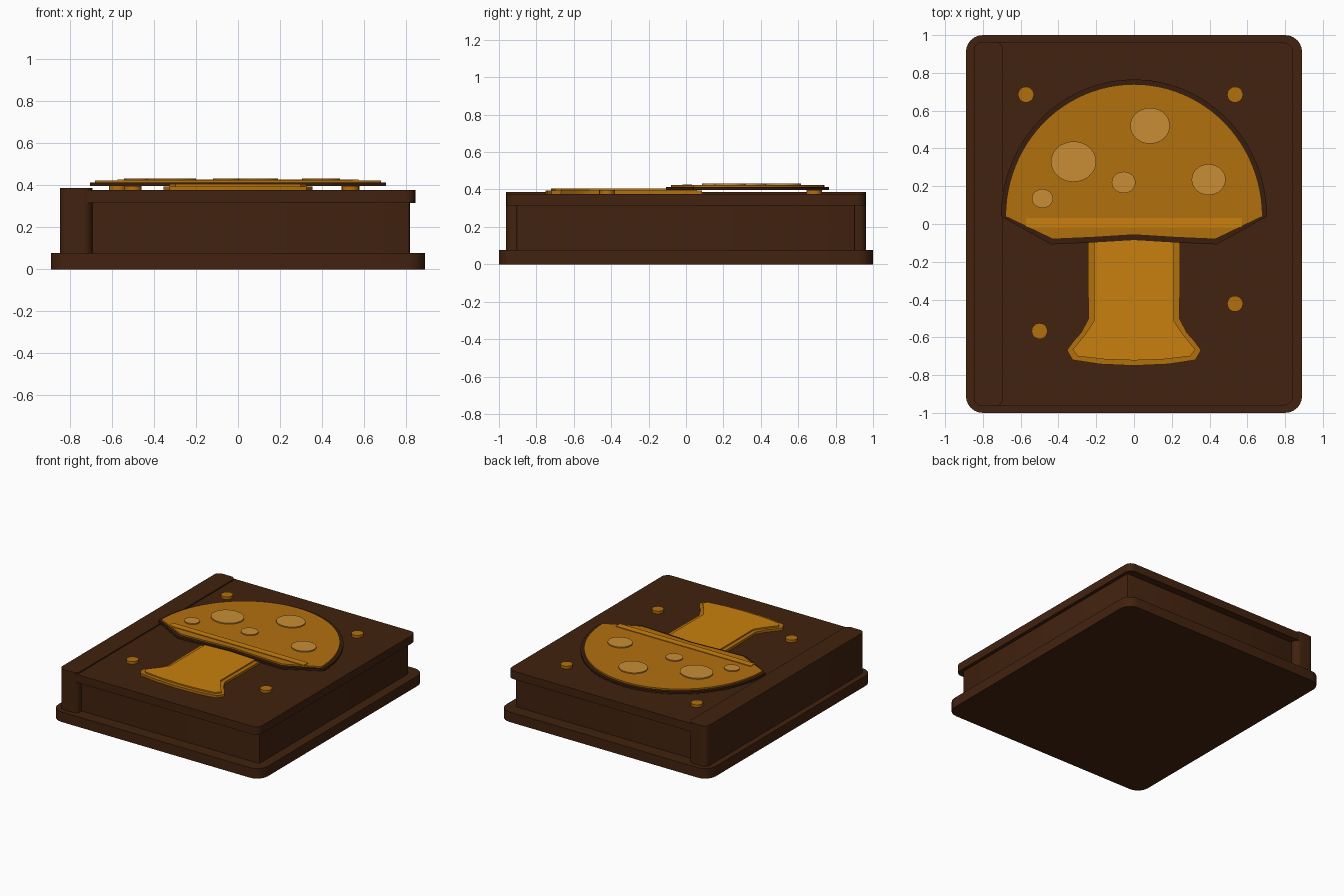
import bpy, bmesh, math

if "Cube" in bpy.data.objects:
    bpy.data.objects.remove(bpy.data.objects["Cube"])


def material(name, rgb):
    m = bpy.data.materials.new(name)
    m.diffuse_color = (*rgb, 1)
    m.use_nodes = True
    m.node_tree.nodes["Principled BSDF"].inputs["Base Color"].default_value = m.diffuse_color
    return m


BROWN = material("dark_brown", (0.054, 0.016, 0.0045))
RIM = material("deep_brown", (0.040, 0.012, 0.004))
ORANGE = material("burnt_orange", (0.445, 0.162, 0.0045))
AMBER = material("amber", (0.578, 0.216, 0.004))
TAN = material("pale_tan", (0.578, 0.270, 0.037))


def slab(name, outline, z0, z1, mat):
    """Extrude a closed xy outline from z0 up to z1."""
    bm = bmesh.new()
    face = bm.faces.new([bm.verts.new((x, y, z0)) for x, y in outline])
    top = bmesh.ops.extrude_face_region(bm, geom=[face])["geom"]
    for v in top:
        if isinstance(v, bmesh.types.BMVert):
            v.co.z = z1
    bmesh.ops.recalc_face_normals(bm, faces=bm.faces)
    me = bpy.data.meshes.new(name)
    bm.to_mesh(me)
    bm.free()
    me.materials.append(mat)
    ob = bpy.data.objects.new(name, me)
    bpy.context.collection.objects.link(ob)
    bpy.context.view_layer.objects.active = ob
    ob.select_set(True)
    bpy.ops.object.shade_smooth_by_angle(angle=math.radians(30))
    ob.select_set(False)
    return ob


def rounded_rect(x0, x1, y0, y1, r, n=6):
    pts = []
    corners = [(x1 - r, y1 - r), (x0 + r, y1 - r), (x0 + r, y0 + r), (x1 - r, y0 + r)]
    for k, (cx, cy) in enumerate(corners):
        for i in range(n + 1):
            a = math.pi / 2 * (k + i / n)
            pts.append((cx + r * math.cos(a), cy + r * math.sin(a)))
    return pts


def ellipse(cx, cy, rx, ry, n=32):
    return [(cx + rx * math.cos(2 * math.pi * i / n),
             cy + ry * math.sin(2 * math.pi * i / n)) for i in range(n)]


def mirrored(half):
    """Right half running top to bottom; the last point lies on x = 0."""
    return half + [(-x, y) for x, y in reversed(half[:-1])]


def cap_outline(rx, ry, corner, mid_y):
    dome = [(rx * math.cos(math.pi * i / 48), 0.04 + ry * math.sin(math.pi * i / 48))
            for i in range(49)]
    cx, cy = corner
    lip = [(-cx, cy), (-cx / 2, (cy + mid_y) / 2 - 0.002), (0, mid_y),
           (cx / 2, (cy + mid_y) / 2 - 0.002), (cx, cy)]
    return dome + lip


# Book body
slab("back_cover", rounded_rect(-0.89, 0.89, -1, 1, 0.09), 0, 0.077, BROWN)
slab("page_block", rounded_rect(-0.79, 0.817, -0.907, 0.903, 0.01, 2), 0.07, 0.33, BROWN)
slab("front_cover", rounded_rect(-0.80, 0.843, -0.96, 0.96, 0.05), 0.315, 0.377, BROWN)
slab("spine", rounded_rect(-0.847, -0.693, -0.963, 0.963, 0.04), 0.07, 0.387, BROWN)

# Mushroom stem, two stepped layers
slab("stem_edge", mirrored([(0.235, 0.085), (0.244, -0.10), (0.244, -0.30), (0.24, -0.50),
                            (0.28, -0.575), (0.32, -0.62), (0.355, -0.668), (0.325, -0.72),
                            (0.18, -0.742), (0, -0.75)]), 0.37, 0.395, ORANGE)
slab("stem_face", mirrored([(0.205, 0.06), (0.213, -0.10), (0.213, -0.30), (0.212, -0.515),
                            (0.255, -0.58), (0.325, -0.665), (0.297, -0.70),
                            (0.16, -0.716), (0, -0.722)]), 0.39, 0.405, AMBER)

# Mushroom cap, dark rim below the orange face
slab("cap_rim", cap_outline(0.704, 0.725, (0.44, -0.108), -0.085), 0.396, 0.412, RIM)
slab("cap_face", cap_outline(0.68, 0.70, (0.43, -0.08), -0.057), 0.41, 0.423, ORANGE)
slab("cap_band", [(-0.573, -0.018), (0.573, -0.018), (0.573, 0.033), (-0.573, 0.033)],
     0.42, 0.428, AMBER)

# Cap spots
for i, (x, y, rx, ry) in enumerate([(-0.32, 0.33, 0.12, 0.107), (0.085, 0.52, 0.105, 0.095),
                                    (0.395, 0.235, 0.09, 0.082), (-0.055, 0.22, 0.063, 0.057),
                                    (-0.485, 0.135, 0.056, 0.05)]):
    slab(f"cap_spot_{i + 1}", ellipse(x, y, rx, ry), 0.42, 0.431, TAN)

# Studs around the mushroom
for i, (x, y) in enumerate([(-0.572, 0.685), (0.535, 0.685), (0.535, -0.422), (-0.5, -0.567)]):
    slab(f"cover_stud_{i + 1}", ellipse(x, y, 0.042, 0.042, 20), 0.37, 0.397, ORANGE)
